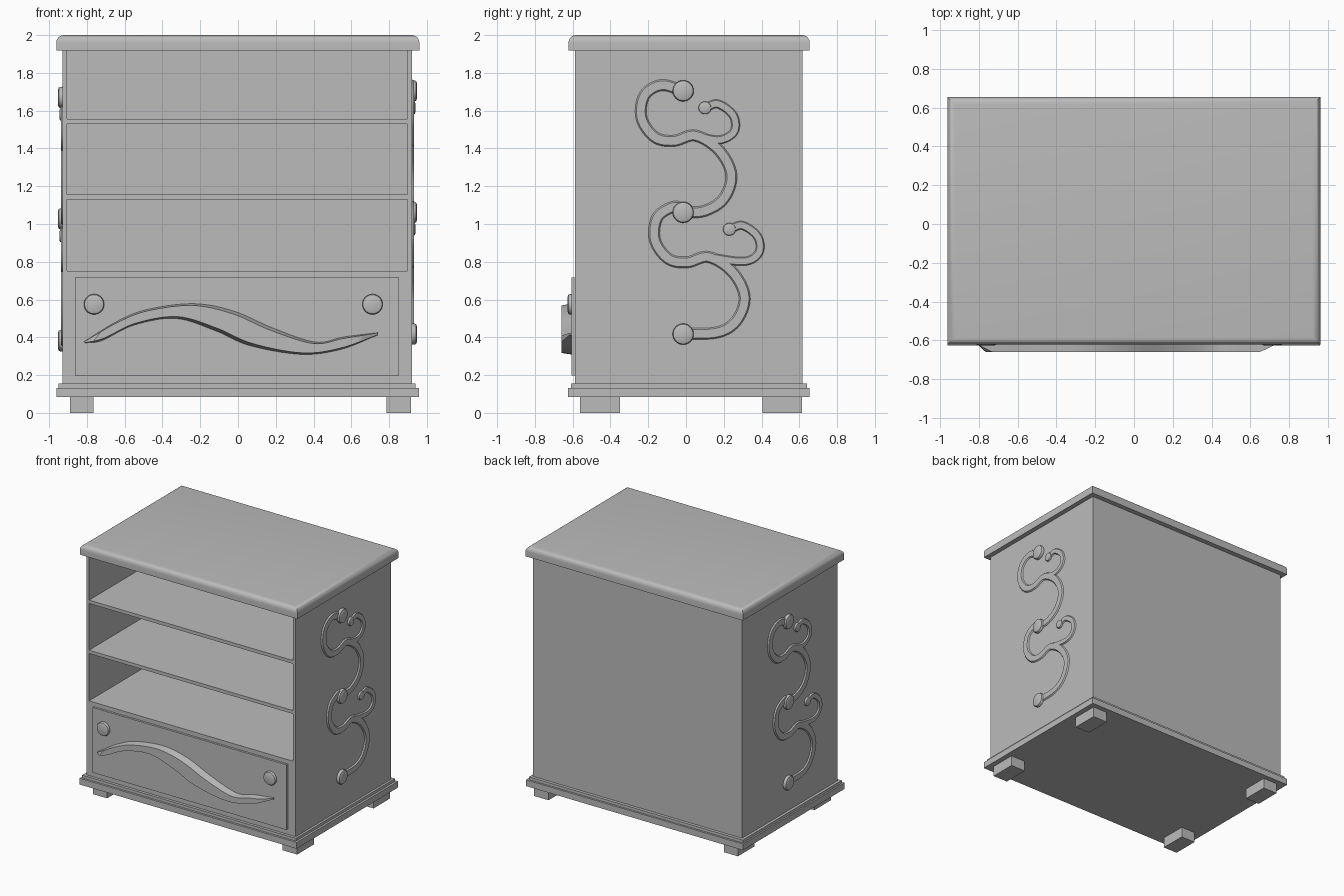
import bpy, bmesh, math
from mathutils import Vector

if "Cube" in bpy.data.objects:
    bpy.data.objects.remove(bpy.data.objects["Cube"])

grey = bpy.data.materials.new("plain_grey")
grey.use_nodes = True
grey.diffuse_color = (0.5, 0.5, 0.5, 1)
grey.node_tree.nodes["Principled BSDF"].inputs["Base Color"].default_value = (0.5, 0.5, 0.5, 1)


def finish(name, bm, smooth=False):
    bmesh.ops.recalc_face_normals(bm, faces=bm.faces)
    mesh = bpy.data.meshes.new(name)
    bm.to_mesh(mesh)
    bm.free()
    mesh.materials.append(grey)
    ob = bpy.data.objects.new(name, mesh)
    bpy.context.collection.objects.link(ob)
    if smooth:
        bpy.ops.object.select_all(action='DESELECT')
        ob.select_set(True)
        bpy.context.view_layer.objects.active = ob
        bpy.ops.object.shade_smooth_by_angle(angle=math.radians(35))
    return ob


def box(name, xs, ys, zs, round_top=0):
    bm = bmesh.new()
    bmesh.ops.create_cube(bm, size=1)
    for v in bm.verts:
        v.co = [r[0] if c < 0 else r[1] for c, r in zip(v.co, (xs, ys, zs))]
    if round_top:
        edges = [e for e in bm.edges if all(v.co.z == max(zs) for v in e.verts)]
        bmesh.ops.bevel(bm, geom=edges, offset=round_top, segments=6, affect='EDGES', profile=0.5)
    return finish(name, bm, round_top > 0)


def knob(name, centre, axis, radius, height):
    """Turned button: straight side, rounded shoulder, flat face."""
    bm = bmesh.new()
    profile = [(1, 0), (1, 0.5), (0.93, 0.8), (0.72, 1)]
    turn = Vector(axis).to_track_quat('Z', 'Y')
    n = 28
    rings = [[bm.verts.new(Vector(centre) + turn @ Vector(
        (radius * r * math.cos(math.tau * i / n), radius * r * math.sin(math.tau * i / n), height * h)))
        for i in range(n)] for r, h in profile]
    for low, high in zip(rings, rings[1:]):
        for i in range(n):
            bm.faces.new((low[i], low[(i + 1) % n], high[(i + 1) % n], high[i]))
    bm.faces.new(rings[0])
    bm.faces.new(rings[-1])
    finish(name, bm, True)


def spline(points, steps=8):
    """Smooth path through the points."""
    p = [Vector(q) for q in points]
    p = [2 * p[0] - p[1]] + p + [2 * p[-1] - p[-2]]
    out = []
    for a, b, c, d in zip(p, p[1:], p[2:], p[3:]):
        for k in range(steps):
            t = k / steps
            out.append(0.5 * (2 * b + (c - a) * t + (2 * a - 5 * b + 4 * c - d) * t * t
                              + (3 * b - a - 3 * c + d) * t ** 3))
    return out + [p[-2]]


def strip(name, upper, lower, place, depth, inset):
    """Raised band between two curves; its face is a little narrower than its foot."""
    bm = bmesh.new()
    rows = []
    for u, w in zip(upper, lower):
        shift = (w - u) * inset
        d = depth(u)
        rows.append([bm.verts.new(place(q, h)) for q, h in
                     ((u, 0), (u + shift, d), (w - shift, d), (w, 0))])
    for a, b in zip(rows, rows[1:]):
        for i in range(4):
            j = (i + 1) % 4
            bm.faces.new((a[i], a[j], b[j], b[i]))
    bm.faces.new(rows[0])
    bm.faces.new(rows[-1])
    finish(name, bm, True)


# Carcass
front, back = -0.588, 0.616
left, right = 0.922, -0.928
box("top_board", (-0.962, 0.96), (-0.622, 0.655), (1.918, 2), 0.04)
box("left_side", (0.898, left), (front, back), (0.15, 1.92))
box("right_side", (right, -0.905), (front, back), (0.15, 1.92))
box("back_panel", (-0.91, 0.9), (0.592, back), (0.15, 1.92))
for i, z in enumerate((1.53, 1.13, 0.725)):
    box(f"shelf_{i + 1}", (-0.907, 0.9), (front, 0.6), (z, z + 0.027))
box("drawer_case", (-0.907, 0.9), (front, 0.6), (0.15, 0.73))

# Plinth and feet
box("plinth_upper", (-0.95, 0.94), (-0.61, 0.64), (0.13, 0.155))
box("plinth_lower", (-0.962, 0.957), (-0.626, 0.655), (0.083, 0.133))
for side, xs in (("left", (0.785, 0.915)), ("right", (-0.89, -0.765))):
    for end, ys in (("front", (-0.56, -0.35)), ("back", (0.405, 0.615))):
        box(f"{end}_{side}_foot", xs, ys, (0, 0.085))

# Drawer front with its knobs and wavy pull
face = -0.605
box("drawer_front", (-0.862, 0.852), (face, front + 0.005), (0.197, 0.717))
for side, x in (("left", 0.712), ("right", -0.762)):
    knob(f"drawer_{side}_knob", (x, face, 0.575), (0, -1, 0), 0.054, 0.022)

crest = spline([(-0.815, 0.378), (-0.63, 0.49), (-0.47, 0.55), (-0.23, 0.578), (-0.02, 0.538),
                (0.19, 0.447), (0.41, 0.375), (0.56, 0.402), (0.74, 0.425)])
belly = spline([(-0.81, 0.37), (-0.72, 0.383), (-0.55, 0.465), (-0.33, 0.5), (-0.12, 0.435),
                (0.06, 0.357), (0.33, 0.31), (0.54, 0.335), (0.74, 0.412)])
strip("drawer_pull", crest, belly, lambda q, d: (q.x, face - d, q.y),
      lambda q: min(0.054, 0.01 + 0.5 * min(q.x + 0.815, 0.74 - q.x)), 0.12)

# Scrollwork on both sides, turned half a circle about the middle
scroll = [(-0.13, 1.735), (-0.22, 1.68), (-0.235, 1.56), (-0.165, 1.46), (-0.065, 1.44),
          (0.05, 1.468), (0.175, 1.39), (0.24, 1.26), (0.2, 1.135), (0.1, 1.07)]
hook = [(0.1, 1.615), (0.17, 1.635), (0.25, 1.575), (0.255, 1.49), (0.175, 1.445), (0.05, 1.468)]


def ribbon(name, points, place, width):
    path = spline(points)
    upper, lower = [], []
    for i, q in enumerate(path):
        t = (path[min(i + 1, len(path) - 1)] - path[max(i - 1, 0)]).normalized()
        n = Vector((-t.y, t.x)) * width / 2
        upper.append(q + n)
        lower.append(q - n)
    strip(name, upper, lower, place, lambda q: 0.01, 0.12)


mid = (front + back) / 2
for side, sign, x, drop in (("left", 1, left, 0), ("right", -1, right, 0.035)):
    def place(q, d):
        return (x + sign * d, mid + sign * (q.x - mid), q.y - drop)

    for level, dy, dz, hook_dy in (("upper", 0, 0, 0), ("lower", 0.07, -0.643, 0.13)):
        start, end = (-0.015, 1.705 + dz), (-0.015, 1.06 + dz)
        body = [(y + dy, z + dz) for y, z in scroll]
        curl = [(y + hook_dy, z + dz) for y, z in hook[:-1]] + [body[5]]
        ribbon(f"{side}_{level}_scroll", [start] + body + [end], place, 0.06)
        ribbon(f"{side}_{level}_hook", curl, place, 0.045)
        knob(f"{side}_{level}_hook_knob", place(Vector(curl[0]), 0), (sign, 0, 0), 0.034, 0.017)
        knob(f"{side}_{level}_knob", place(Vector(start), 0), (sign, 0, 0), 0.056, 0.026)
    knob(f"{side}_end_knob", place(Vector(end), 0), (sign, 0, 0), 0.056, 0.026)
